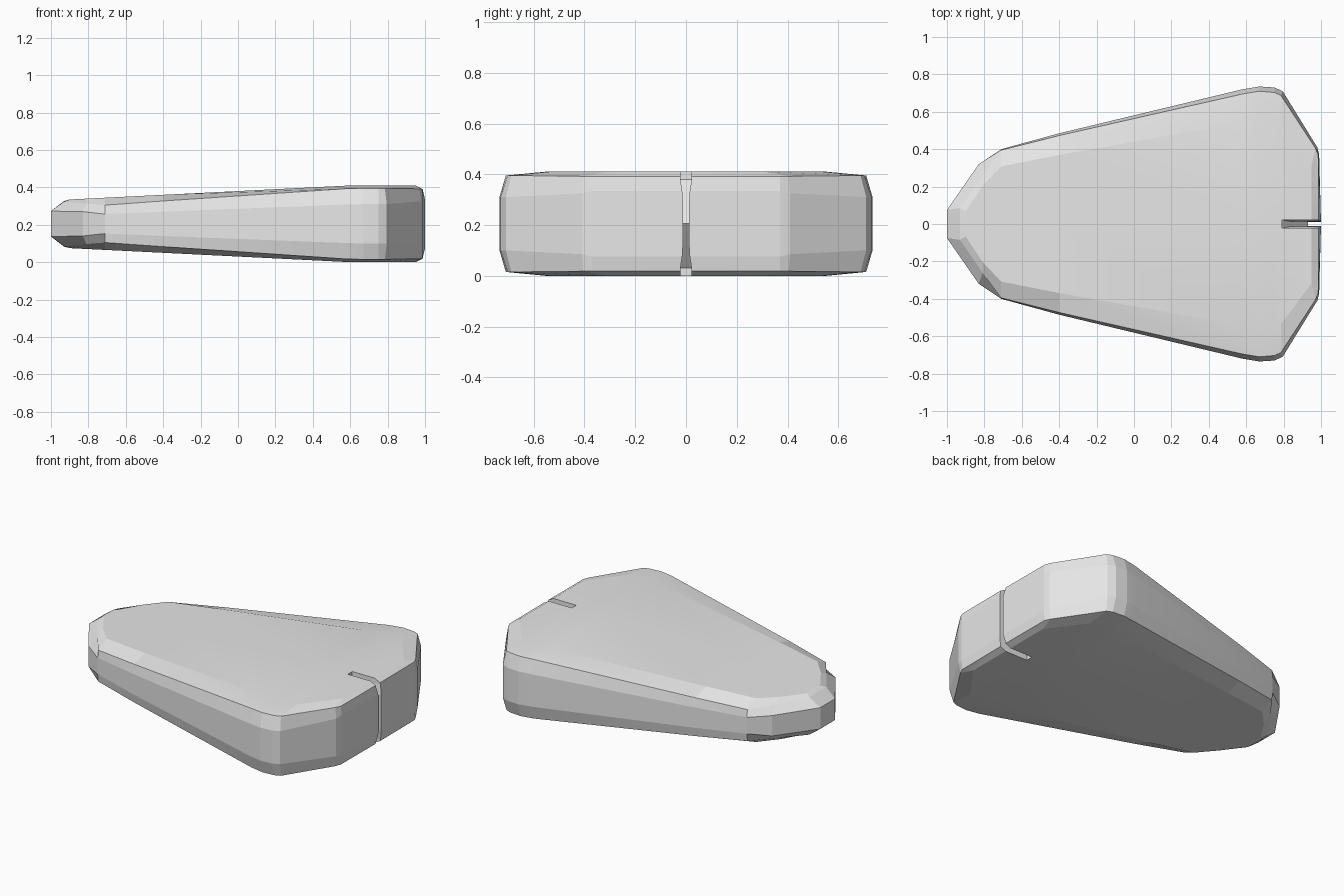
import bpy
import bmesh

default_cube = bpy.data.objects.get("Cube")
if default_cube:
    bpy.data.objects.remove(default_cube, do_unlink=True)

MIDDLE = 0.205

# Half outline from the narrow tip round to the wide end:
# wall x, wall y, rim x, rim y, wall half height, rim half height
HALF_OUTLINE = [
    (-1, 0, -.93, 0, .068, .122),
    (-1, .075, -.93, .085, .068, .119),
    (-.83, .32, -.81, .26, .065, .108),
    (-.71, .4, -.71, .395, .052, .1),
    (-.4, .485, -.4, .473, .065, .122),
    (.58, .72, .58, .695, .103, .188),
    (.67, .735, .67, .71, .105, .19),
    (.75, .73, .75, .703, .105, .19),
    (.795, .71, .785, .688, .105, .19),
    (.98, .41, .97, .405, .12, .187),
    (.99, .37, .985, .37, .13, .186),
    (1, 0, .987, 0, .13, .186),
]


def crown_height(x):
    """Half thickness of the gently domed middle, tapering to the tip."""
    return MIDDLE - max(0, .6 - x) * .05


def cross_section(point, side):
    """Points from the bottom spine, out round the wall, to the top spine."""
    wall_x, wall_y, rim_x, rim_y, wall_h, rim_h = point
    inner_x = min(max(rim_x, -.9), .95)
    crown = crown_height(inner_x)
    upper = [
        (wall_x, wall_y * side, wall_h),
        (rim_x, rim_y * side, rim_h),
        (inner_x, rim_y * side * .78, crown),
        (inner_x, 0, crown),
    ]
    lower = [(x, y, -h) for x, y, h in reversed(upper)]
    return [(x, y, MIDDLE + h) for x, y, h in lower + upper]


def make_object(name, bm, material):
    bmesh.ops.recalc_face_normals(bm, faces=bm.faces)
    mesh = bpy.data.meshes.new(name)
    bm.to_mesh(mesh)
    bm.free()
    mesh.materials.append(material)
    obj = bpy.data.objects.new(name, mesh)
    bpy.context.collection.objects.link(obj)
    return obj


# Plain light grey
grey = bpy.data.materials.new("light grey")
grey.use_nodes = True
grey.diffuse_color = (.8, .8, .8, 1)
grey.node_tree.nodes["Principled BSDF"].inputs["Base Color"].default_value = (.8, .8, .8, 1)

# Tapered body, lofted round the mirrored outline
bm = bmesh.new()
sections = [cross_section(p, 1) for p in HALF_OUTLINE]
sections += [cross_section(p, -1) for p in reversed(HALF_OUTLINE[1:-1])]
columns = [[bm.verts.new(co) for co in section] for section in sections]
for i, column in enumerate(columns):
    following = columns[(i + 1) % len(columns)]
    for row in range(len(column) - 1):
        bm.faces.new((column[row], following[row], following[row + 1], column[row + 1]))
bmesh.ops.remove_doubles(bm, verts=bm.verts, dist=.0001)
body = make_object("tapered_body", bm, grey)

# Notch in the wide end: flared at the faces, shallower at mid height
bm = bmesh.new()
rings = []
for height, depth, half_width in ((-.1, .79, .024), (.03, .79, .022), (.09, .84, .013),
                                  (MIDDLE, .93, .012), (.32, .84, .013),
                                  (.38, .79, .022), (.5, .79, .024)):
    corners = ((depth, -1), (1.1, -1), (1.1, 1), (depth, 1))
    rings.append([bm.verts.new((x, side * half_width, height)) for x, side in corners])
for low, high in zip(rings, rings[1:]):
    for i in range(4):
        j = (i + 1) % 4
        bm.faces.new((low[i], low[j], high[j], high[i]))
bm.faces.new(rings[0])
bm.faces.new(rings[-1])
cutter = make_object("notch_cutter", bm, grey)
cutter.hide_render = True

notch = body.modifiers.new("notch", "BOOLEAN")
notch.operation = "DIFFERENCE"
notch.solver = "EXACT"
notch.object = cutter
bpy.context.view_layer.objects.active = body
body.select_set(True)
bpy.ops.object.modifier_apply(modifier=notch.name)
bpy.data.objects.remove(cutter, do_unlink=True)

# Blend only the shallow facets of the faces
bpy.ops.object.select_all(action="DESELECT")
body.select_set(True)
bpy.ops.object.shade_smooth_by_angle(angle=.12)
